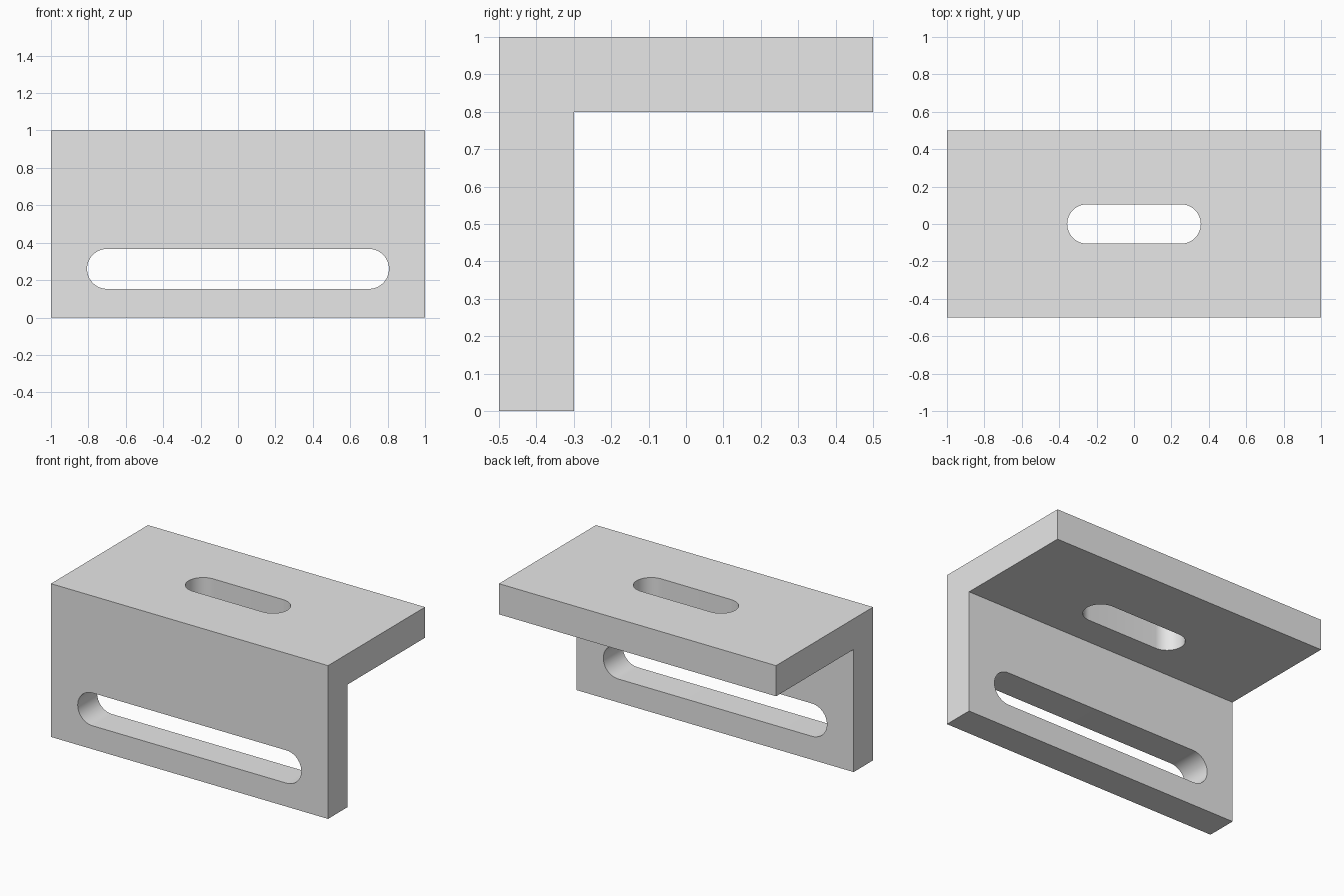
import bpy
import bmesh
from math import pi, cos, sin, radians
from mathutils import Matrix

cube = bpy.data.objects.get("Cube")
if cube:
    bpy.data.objects.remove(cube, do_unlink=True)

GREY = (0.8, 0.8, 0.8, 1)
metal = bpy.data.materials.new("plain grey")
metal.use_nodes = True
metal.diffuse_color = GREY
metal.node_tree.nodes["Principled BSDF"].inputs["Base Color"].default_value = GREY


def extrude_outline(name, points, depth, matrix):
    """Solid made by extruding a flat outline, centred on its own plane."""
    bm = bmesh.new()
    face = bm.faces.new([bm.verts.new((x, y, -depth / 2)) for x, y in points])
    new = bmesh.ops.extrude_face_region(bm, geom=[face])["geom"]
    bmesh.ops.translate(bm, vec=(0, 0, depth),
                        verts=[v for v in new if isinstance(v, bmesh.types.BMVert)])
    bmesh.ops.recalc_face_normals(bm, faces=bm.faces)
    bm.transform(matrix)
    mesh = bpy.data.meshes.new(name)
    bm.to_mesh(mesh)
    bm.free()
    obj = bpy.data.objects.new(name, mesh)
    mesh.materials.append(metal)
    bpy.context.collection.objects.link(obj)
    return obj


def slot_outline(half_length, radius, steps=24):
    """Straight slot with a half circle at each end."""
    points = []
    for side in (1, -1):
        for i in range(steps + 1):
            a = -pi / 2 + pi * i / steps
            points.append((side * (half_length - radius + radius * cos(a)),
                           side * radius * sin(a)))
    return points


# L-shaped bracket: the profile lies in the y-z plane and runs along x
profile = [(-0.5, 0), (-0.3, 0), (-0.3, 0.8), (0.5, 0.8), (0.5, 1), (-0.5, 1)]
along_x = Matrix(((0, 0, 1, 0), (1, 0, 0, 0), (0, 1, 0, 0), (0, 0, 0, 1)))
bracket = extrude_outline("angle_bracket", profile, 2, along_x)

# Slots through the upright and the top plate
upright_slot = extrude_outline(
    "upright_slot_cutter", slot_outline(0.807, 0.107), 0.4,
    Matrix.Translation((0, -0.4, 0.26)) @ Matrix.Rotation(pi / 2, 4, "X"))
top_slot = extrude_outline(
    "top_slot_cutter", slot_outline(0.357, 0.105), 0.4,
    Matrix.Translation((0, 0, 0.9)))

for cutter in (upright_slot, top_slot):
    cut = bracket.modifiers.new(cutter.name, "BOOLEAN")
    cut.operation = "DIFFERENCE"
    cut.solver = "EXACT"
    cut.object = cutter

# Apply the cuts, then remove the cutters
bpy.ops.object.select_all(action="DESELECT")
bpy.context.view_layer.objects.active = bracket
bracket.select_set(True)
for name in [m.name for m in bracket.modifiers]:
    bpy.ops.object.modifier_apply(modifier=name)
for cutter in (upright_slot, top_slot):
    bpy.data.objects.remove(cutter, do_unlink=True)

# Smooth slot ends, crisp edges
bpy.ops.object.shade_smooth_by_angle(angle=radians(30))
